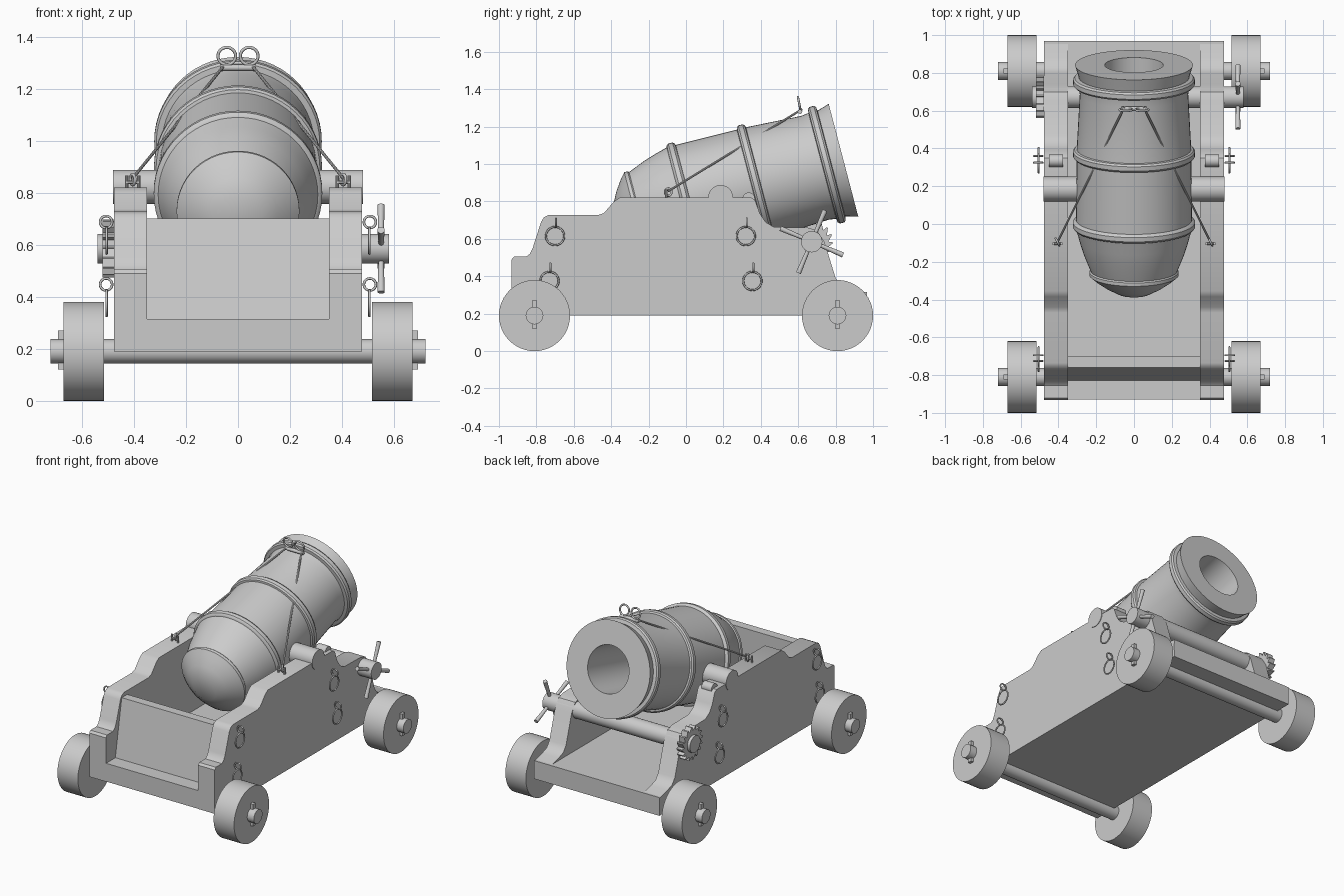
import bpy, bmesh
from math import pi, cos, sin, radians
from mathutils import Vector, Matrix

if "Cube" in bpy.data.objects:
    bpy.data.objects.remove(bpy.data.objects["Cube"])


def make(name, bm, smooth=True):
    bmesh.ops.remove_doubles(bm, verts=bm.verts, dist=1e-5)
    bmesh.ops.recalc_face_normals(bm, faces=bm.faces)
    me = bpy.data.meshes.new(name)
    bm.to_mesh(me)
    bm.free()
    ob = bpy.data.objects.new(name, me)
    bpy.context.collection.objects.link(ob)
    if smooth:
        bpy.ops.object.select_all(action='DESELECT')
        bpy.context.view_layer.objects.active = ob
        ob.select_set(True)
        bpy.ops.object.shade_smooth_by_angle(angle=radians(35))
    return ob


def box(name, lo, hi):
    bm = bmesh.new()
    bmesh.ops.create_cube(bm, size=1)
    lo, hi = Vector(lo), Vector(hi)
    for v in bm.verts:
        v.co = Vector(a * b for a, b in zip(v.co, hi - lo)) + (lo + hi) / 2
    return make(name, bm, False)


def rod(name, a, b, r, r2=None, seg=32):
    a, b = Vector(a), Vector(b)
    bm = bmesh.new()
    m = Matrix.Translation((a + b) / 2) @ (b - a).to_track_quat('Z', 'Y').to_matrix().to_4x4()
    bmesh.ops.create_cone(bm, cap_ends=True, segments=seg, radius1=r,
                          radius2=r if r2 is None else r2, depth=(b - a).length, matrix=m)
    return make(name, bm)


def ring(name, loc, axis, R, r):
    bpy.ops.mesh.primitive_torus_add(location=loc, major_radius=R, minor_radius=r,
                                     major_segments=28, minor_segments=8)
    ob = bpy.context.object
    ob.name = name
    ob.rotation_euler = Vector(axis).to_track_quat('Z', 'Y').to_euler()
    bpy.ops.object.shade_smooth()
    return ob


def extrude_x(name, prof, x0, x1):
    # side profile of (y, z) points extruded along x
    bm = bmesh.new()
    f = bm.faces.new([bm.verts.new((x0, y, z)) for y, z in prof])
    g = bmesh.ops.extrude_face_region(bm, geom=[f])
    for v in g['geom']:
        if isinstance(v, bmesh.types.BMVert):
            v.co.x = x1
    return make(name, bm)


# barrel: lathed profile (radius, distance along axis from the muzzle)
def band(s, r, base):
    return [(base, s + .025), (r - .008, s + .022), (r, s + .012),
            (r, s - .012), (r - .008, s - .022), (base, s - .025)]


prof = ([(0, -.7), (.155, -.7), (.155, 0), (.312, 0), (.303, -.03), (.294, -.06)]
        + band(-.092, .322, .292) + [(.287, -.16)] + band(-.485, .323, .303)
        + band(-.872, .324, .307)
        + [(.30, -.92), (.288, -.965), (.268, -1.03), (.23, -1.125), (.236, -1.132),
           (.236, -1.15), (.226, -1.158), (.20, -1.18), (.15, -1.215), (.085, -1.25), (0, -1.25)])
bm = bmesh.new()
vs = [bm.verts.new((r, 0, s)) for r, s in prof]
es = [bm.edges.new(p) for p in zip(vs, vs[1:])]
bmesh.ops.spin(bm, geom=vs + es, cent=(0, 0, 0), axis=(0, 0, 1), angle=2 * pi, steps=56)
barrel = make('barrel', bm)
barrel.location = (0, .842, 1.02)
barrel.rotation_euler.x = -radians(75.3)
rod('trunnion', (-.48, .185, .822), (.48, .185, .822), .066)

# carriage bed and sloping end board
box('bed', (-.475, -.93, .19), (.475, .968, .315))
extrude_x('end_board', [(-.83, .31), (-.76, .70), (-.70, .70), (-.70, .31)], -.352, .352)

# stepped side cheeks
cheek = [(-.932, .19), (-.932, .49), (-.92, .505), (-.855, .505), (-.835, .52), (-.82, .55),
         (-.775, .69), (-.76, .715), (-.735, .727), (-.47, .727), (-.44, .737), (-.385, .80),
         (-.355, .82), (.35, .82), (.37, .805), (.395, .735), (.425, .69), (.47, .663),
         (.65, .66), (.70, .645), (.74, .585), (.80, .39), (.83, .35), (.88, .332),
         (.965, .312), (.968, .19)]

for s, side in ((-1, 'left'), (1, 'right')):
    extrude_x(side + '_cheek', cheek, s * .35, s * .476)

    # bolt on the cheek top beside the trunnion
    rod(side + '_cap_bolt', (s * .375, .335, .815), (s * .45, .335, .815), .033)

    # hanging rings with their eye bolts
    for y, z in ((-.70, .615), (-.73, .375), (.32, .615), (.355, .375)):
        ring(side + '_hanging_ring', (s * .505, y, z), (1, 0, 0), .049, .005)
        ring(side + '_ring_eye', (s * .507, y + .005, z + .072), (0, 1, 0), .023, .005)

    # lashing line, its anchor on the cheek and its ring on the barrel
    rod(side + '_lashing', (s * .05, .62, 1.293), (s * .405, -.095, .855), .006, seg=10)
    ring(side + '_anchor_ring', (s * .405, -.095, .85), (1, .5, 0), .02, .006)
    rod(side + '_anchor_bar', (s * .38, -.105, .84), (s * .43, -.105, .84), .007, seg=10)
    for x in (.382, .428):
        rod(side + '_anchor_post', (s * x, -.105, .81), (s * x, -.105, .865), .007, seg=10)
    ring(side + '_barrel_ring', (s * .043, .605, 1.325), (0, 1, .2), .034, .006)

    # wheels, with linch pins through the axle ends
    for y, end in ((-.81, 'front'), (.81, 'back')):
        rod(f'{end}_{side}_wheel', (s * .515, y, .19), (s * .67, y, .19), .19, seg=48)
        box(f'{end}_{side}_linch_pin', (s * .68 - .011, y - .014, .12), (s * .68 + .011, y + .014, .27))

for y, end in ((-.81, 'front'), (.81, 'back')):
    rod(end + '_axle', (-.72, y, .19), (.72, y, .19), .047)
rod('barrel_ring_bar', (-.07, .61, 1.28), (.07, .61, 1.28), .012, seg=12)

# windlass: drum, four tapered spokes and ratchet wheel
cy, cz = .672, .585
rod('windlass_drum', (-.54, cy, cz), (.58, cy, cz), .057)
for k in range(4):
    a = radians(67 + 90 * k)
    d = Vector((0, cos(a), sin(a)))
    c = Vector((.55, cy, cz))
    rod('windlass_spoke', c + d * .04, c + d * .182, .010, .014, 16)
teeth = []
for k in range(16):
    a = 2 * pi * k / 16
    teeth += [(cy + .088 * cos(a), cz + .088 * sin(a)),
              (cy + .112 * cos(a + .3), cz + .112 * sin(a + .3)),
              (cy + .112 * cos(a + .37), cz + .112 * sin(a + .37))]
extrude_x('ratchet_wheel', teeth, -.52, -.476)
